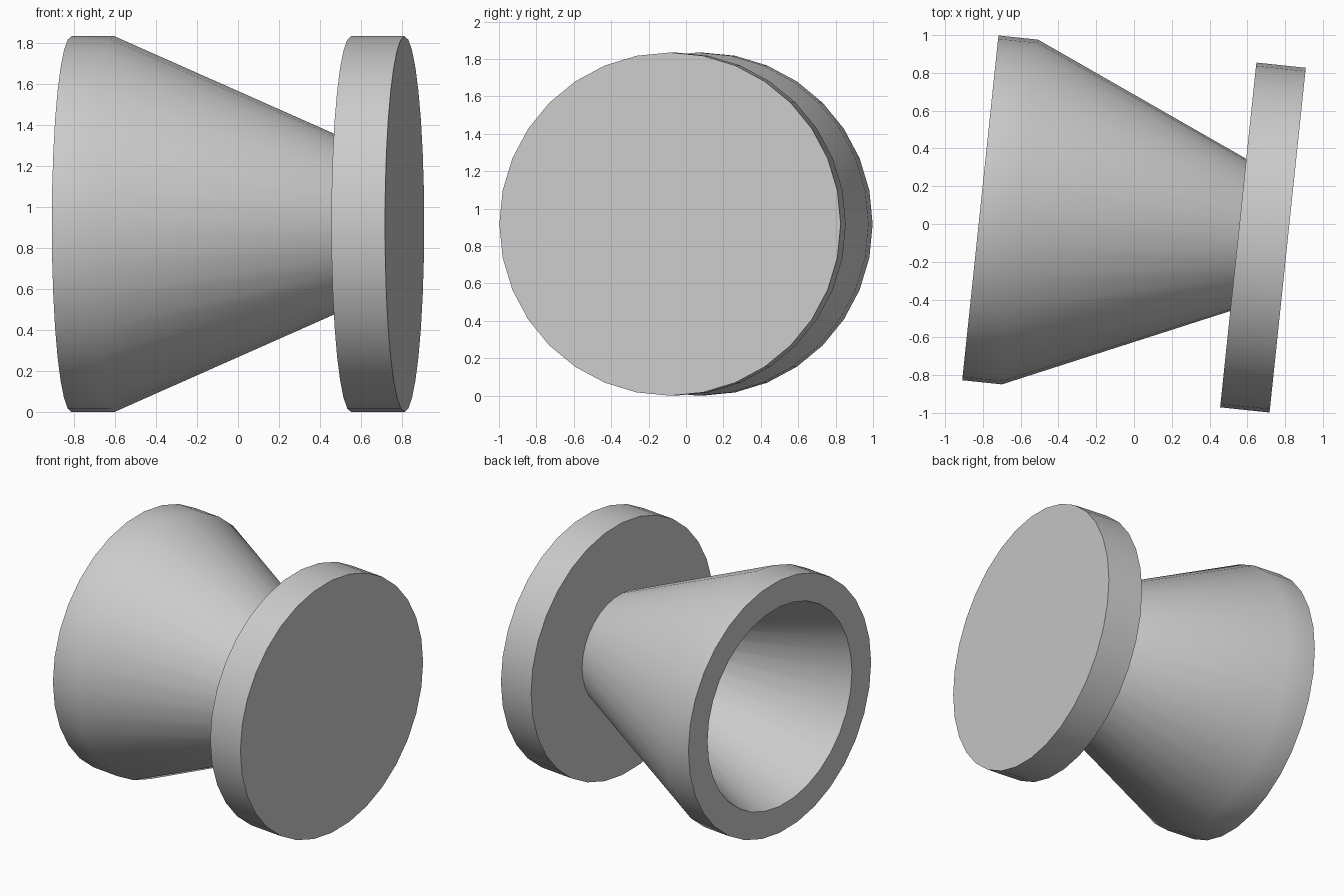
import bpy, bmesh, math
from mathutils import Matrix

if "Cube" in bpy.data.objects:
    bpy.data.objects.remove(bpy.data.objects["Cube"])

SIDES = 32
R = 0.9175
PLACE = Matrix.Translation((0, 0, R)) @ Matrix.Rotation(math.radians(-6), 4, 'Z')


def lathe(name, profile, closed_loop=False):
    """Spin (axial position, radius) points around the tilted x axis."""
    bm = bmesh.new()
    rings = []
    for s, r in profile:
        rings.append([bm.verts.new((s, r * math.sin(a), r * math.cos(a)))
                      for a in (2 * math.pi * i / SIDES for i in range(SIDES))])
    for a, b in zip(rings, rings[1:]):
        for i in range(SIDES):
            j = (i + 1) % SIDES
            bm.faces.new((a[i], a[j], b[j], b[i]))
    # flat end caps
    for ring in (rings[0], rings[-1]):
        bm.faces.new(ring)
    bmesh.ops.recalc_face_normals(bm, faces=bm.faces)
    bm.transform(PLACE)
    mesh = bpy.data.meshes.new(name)
    bm.to_mesh(mesh)
    bm.free()
    obj = bpy.data.objects.new(name, mesh)
    bpy.context.collection.objects.link(obj)
    bpy.ops.object.select_all(action='DESELECT')
    obj.select_set(True)
    bpy.context.view_layer.objects.active = obj
    bpy.ops.object.shade_smooth_by_angle(angle=math.radians(30))
    return obj


# hollow horn: outer wall, rim and tapering bore down to a small floor
lathe("flared_horn", [(0.555, 0.405), (-0.607, R), (-0.818, R),
                      (-0.818, 0.725), (0.555, 0.22)])

# solid round end plate
lathe("end_disc", [(0.555, R), (0.818, R)])
